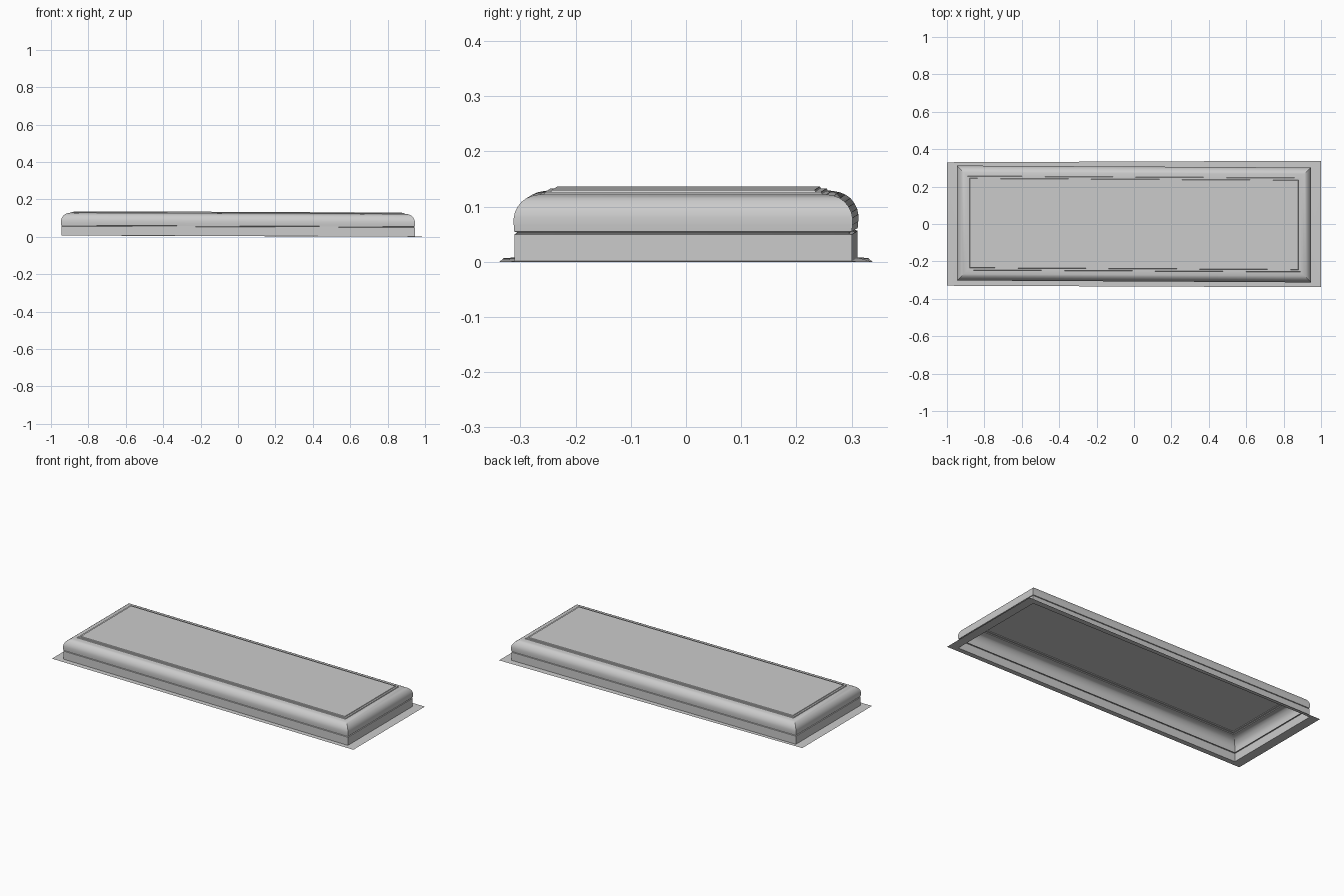
import bpy, bmesh

if "Cube" in bpy.data.objects:
    bpy.data.objects.remove(bpy.data.objects["Cube"])

HX, HY = 0.945, 0.306      # half size of the body wall
TILT, SKEW = 0.0035, 0.0055


def ring(bm, hx, hy, z, skew=SKEW, taper=0.0):
    """Rectangular loop, slightly tilted downhill towards +x."""
    verts = []
    for sx, sy in ((-1, -1), (1, -1), (1, 1), (-1, 1)):
        x = sx * hx
        verts.append(bm.verts.new((x, sy * (hy + taper * x) - skew * x, z - TILT * x)))
    return verts


def loft(name, rings, bm, cap=False):
    for a, b in zip(rings, rings[1:]):
        for i in range(4):
            j = (i + 1) % 4
            bm.faces.new((a[i], a[j], b[j], b[i]))
    if cap:
        bm.faces.new(rings[-1])
    bm.normal_update()
    mesh = bpy.data.meshes.new(name)
    bm.to_mesh(mesh)
    bm.free()
    obj = bpy.data.objects.new(name, mesh)
    bpy.context.collection.objects.link(obj)
    bpy.context.view_layer.objects.active = obj
    obj.select_set(True)
    bpy.ops.object.shade_smooth_by_angle(angle=0.5)
    obj.select_set(False)
    return obj


# Flat flange and lower wall
bm = bmesh.new()
loft("flange_and_wall", [
    ring(bm, 1.0, 0.334, 0.0035, 0.0, 0.004),
    ring(bm, HX, HY, 0.0045),
    ring(bm, HX, HY, 0.053),
    ring(bm, HX - 0.005, HY - 0.005, 0.0545),
], bm)

# Rounded upper shell with stepped top panel: (inset, height)
profile = [(0.005, 0.0545), (0.005, 0.0565), (0.0, 0.058), (-0.001, 0.07),
           (-0.001, 0.083), (0.001, 0.093), (0.006, 0.103), (0.013, 0.112),
           (0.022, 0.1185), (0.033, 0.123), (0.046, 0.1255), (0.054, 0.126),
           (0.056, 0.130), (0.066, 0.130), (0.068, 0.1335)]
bm = bmesh.new()
loft("rounded_top", [ring(bm, HX - d, HY - d, z) for d, z in profile], bm, cap=True)
